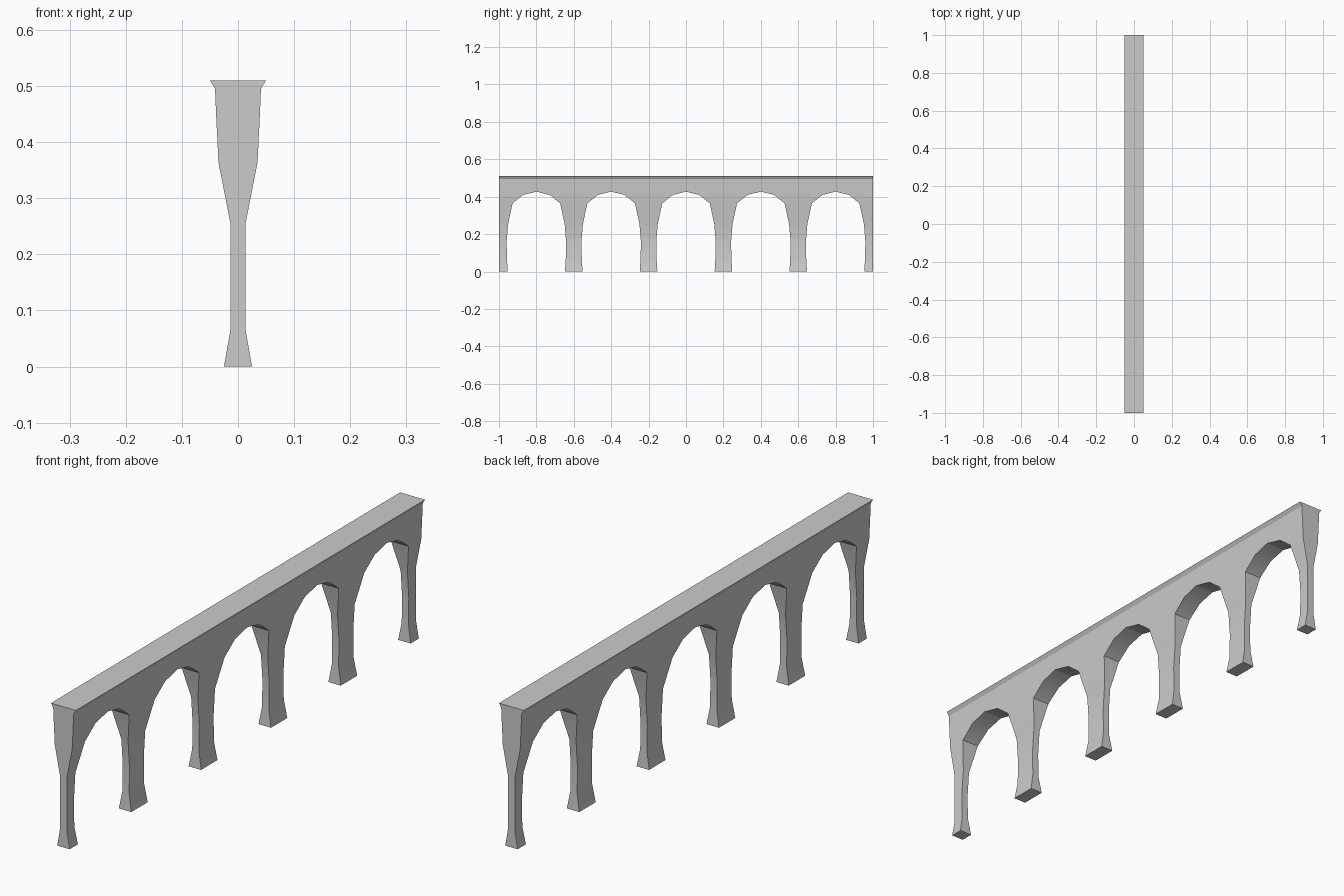
import bpy, bmesh, math

if "Cube" in bpy.data.objects:
    bpy.data.objects.remove(bpy.data.objects["Cube"])

# Levels of the arcade: height, half thickness in x, half length of a pier in y
LEVELS = [
    (0.0, 0.025, 0.047), (0.065, 0.0135, 0.043), (0.16, 0.0135, 0.041),
    (0.255, 0.0135, 0.049), (0.365, 0.035, 0.073), (0.41, 0.037, 0.13),
    (0.427, 0.038, 0.20), (0.495, 0.041, 0.20), (0.51, 0.05, 0.20),
]
PIERS = [-1.0, -0.6, -0.2, 0.2, 0.6, 1.0]
CROWN = 6  # level at which neighbouring piers meet


def clamp(y):
    return max(-1.0, min(1.0, y))


def add_pier(bm, cy):
    """One pier with the half arches springing from it and the deck above."""
    rings = []
    for z, w, h in LEVELS:
        a, b = clamp(cy - h), clamp(cy + h)
        rings.append([bm.verts.new(p) for p in
                      ((-w, a, z), (w, a, z), (w, b, z), (-w, b, z))])
    for i in range(len(rings) - 1):
        lo, hi = rings[i], rings[i + 1]
        for s in range(4):
            # no inner walls where the deck runs on to the next pier
            inner = (s == 0 and cy > -1) or (s == 2 and cy < 1)
            if i >= CROWN and inner:
                continue
            t = (s + 1) % 4
            bm.faces.new((lo[s], lo[t], hi[t], hi[s]))
    bm.faces.new(rings[0][::-1])
    bm.faces.new(rings[-1])


# Whole arcade as one joined mesh
bm = bmesh.new()
for y in PIERS:
    add_pier(bm, y)
bmesh.ops.remove_doubles(bm, verts=bm.verts, dist=0.0005)
bmesh.ops.recalc_face_normals(bm, faces=bm.faces)
mesh = bpy.data.meshes.new("arched_viaduct")
bm.to_mesh(mesh)
bm.free()
viaduct = bpy.data.objects.new("arched_viaduct", mesh)
bpy.context.collection.objects.link(viaduct)

# Soft walls, crisp corners
bpy.context.view_layer.objects.active = viaduct
viaduct.select_set(True)
bpy.ops.object.shade_smooth_by_angle(angle=math.radians(25))
